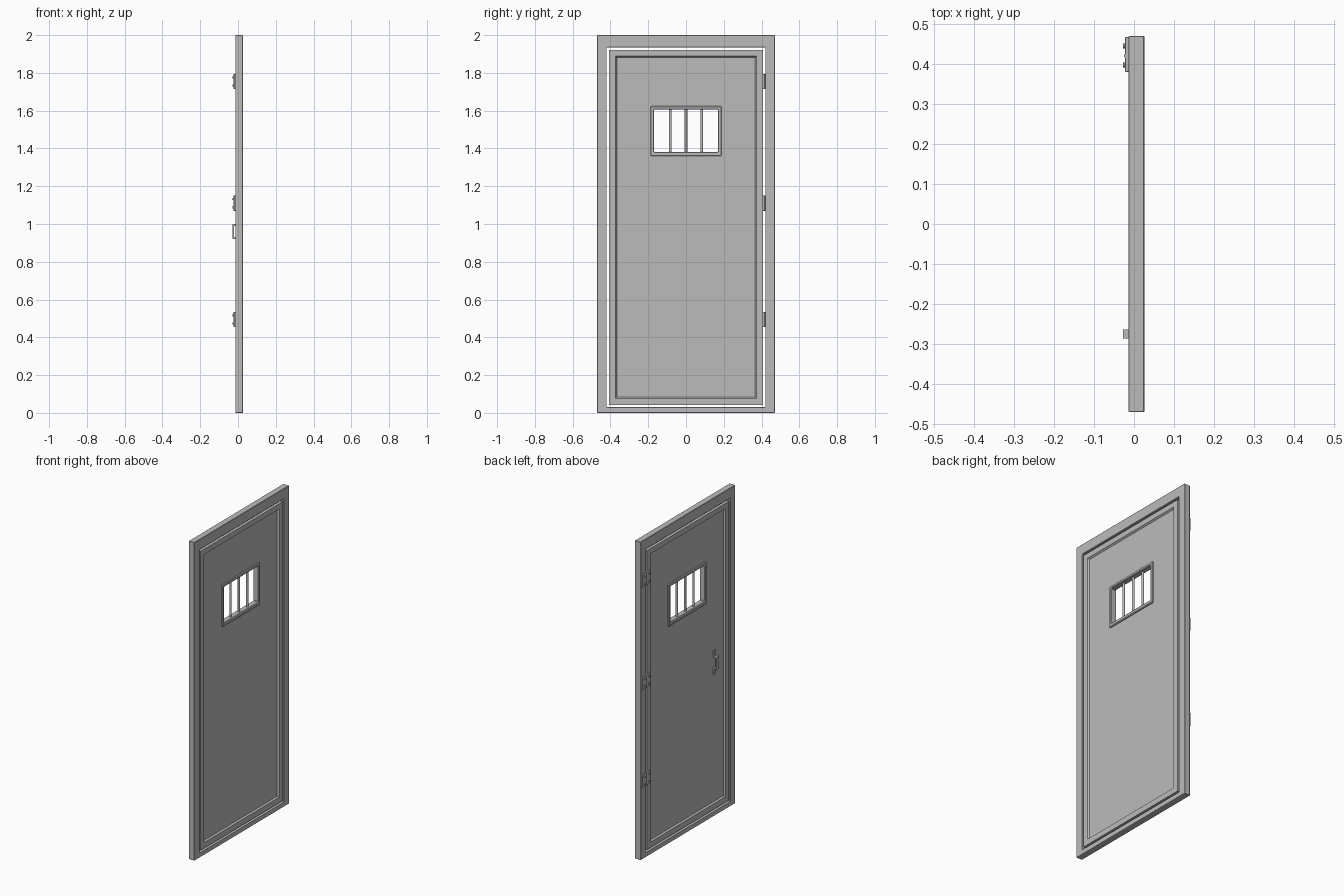
import bpy, bmesh
from mathutils import Matrix

cube = bpy.data.objects.get("Cube")
if cube:
    bpy.data.objects.remove(cube, do_unlink=True)

steel = bpy.data.materials.new("grey_steel")
steel.use_nodes = True
GREY = (0.5, 0.5, 0.5, 1)
steel.diffuse_color = GREY
steel.node_tree.nodes["Principled BSDF"].inputs["Base Color"].default_value = GREY

BACK, FRONT = -0.014, 0.026      # faces of the frame and door
MID = (BACK + FRONT) / 2
RECESS = 0.010                   # depth of the sunken panel


def finish(name, bm, bevel=0):
    bmesh.ops.recalc_face_normals(bm, faces=bm.faces)
    mesh = bpy.data.meshes.new(name)
    bm.to_mesh(mesh)
    bm.free()
    mesh.materials.append(steel)
    ob = bpy.data.objects.new(name, mesh)
    bpy.context.collection.objects.link(ob)
    if bevel:
        mod = ob.modifiers.new("soft_edges", "BEVEL")
        mod.width = bevel
        mod.segments = 1
    return ob


def rect_loft(name, steps, bevel=0):
    """Join rectangles (half width, bottom, top, x) into a closed ring."""
    bm = bmesh.new()
    rings = [[bm.verts.new((x, y, z)) for y, z in
              ((-w, lo), (w, lo), (w, hi), (-w, hi))] for w, lo, hi, x in steps]
    for a, b in zip(rings, rings[1:] + rings[:1]):
        for i in range(4):
            j = (i + 1) % 4
            bm.faces.new((a[i], a[j], b[j], b[i]))
    return finish(name, bm, bevel)


def box(name, x, y, z, bevel=0):
    bm = bmesh.new()
    size = [b - a for a, b in (x, y, z)]
    centre = [(a + b) / 2 for a, b in (x, y, z)]
    bmesh.ops.create_cube(bm, size=1, matrix=Matrix.Translation(centre) @ Matrix.Diagonal((*size, 1)))
    return finish(name, bm, bevel)


def cylinder(name, centre, radius, length, axis="Z", sides=16):
    bm = bmesh.new()
    turn = Matrix.Rotation(1.5707963, 4, "Y") if axis == "X" else Matrix()
    bmesh.ops.create_cone(bm, cap_ends=True, segments=sides, radius1=radius, radius2=radius,
                          depth=length, matrix=Matrix.Translation(centre) @ turn)
    ob = finish(name, bm)
    bpy.ops.object.select_all(action="DESELECT")
    ob.select_set(True)
    bpy.context.view_layer.objects.active = ob
    bpy.ops.object.shade_smooth_by_angle()
    return ob


def two_sided(outline):
    """Run an outline on the front, then mirror it to the back."""
    return [(*r, FRONT - d) for *r, d in outline] + [(*r, BACK + d) for *r, d in reversed(outline)]


# Surrounding frame
rect_loft("door_frame", two_sided([(0.47, 0, 2, 0), (0.42, 0.03, 1.935, 0)]), 0.002)

# Door leaf: raised border, sunken panel, window opening
rect_loft("door_leaf", two_sided([
    (0.408, 0.042, 1.922, 0),
    (0.373, 0.077, 1.889, 0),
    (0.366, 0.084, 1.882, RECESS),
    (0.175, 1.376, 1.612, RECESS)]))

# Window surround and bars
rect_loft("window_surround", two_sided([
    (0.188, 1.359, 1.624, 0.001),
    (0.169, 1.382, 1.606, 0.001)]), 0.004)
for i in (-1, 0, 1):
    cylinder("window_bar", (MID, i * 0.083, 1.494), 0.007, 0.24)

# Hinges: two plates, a knuckle and four screws each
for z in (1.755, 1.11, 0.495):
    for y in ((0.38, 0.417), (0.423, 0.467)):
        box("hinge_plate", (-0.022, BACK + 0.001), y, (z - 0.04, z + 0.04), 0.001)
    cylinder("hinge_knuckle", (-0.019, 0.42, z), 0.006, 0.08)
    for y in (0.397, 0.445):
        for dz in (-0.022, 0.022):
            cylinder("hinge_screw", (-0.0245, y, z + dz), 0.006, 0.007, "X", 12)

# Pull handle: feet on the sunken panel, legs and a grip
panel = BACK + RECESS
side = (-0.286, -0.264)
box("handle_grip", (-0.028, -0.020), side, (0.92, 1.0))
for s in (-1, 1):
    end = 0.96 + s * 0.04
    box("handle_leg", (-0.021, panel + 0.001), side, sorted((end, end - s * 0.01)))
    box("handle_foot", (panel - 0.006, panel + 0.001), side, sorted((end - s * 0.01, end + s * 0.035)))
